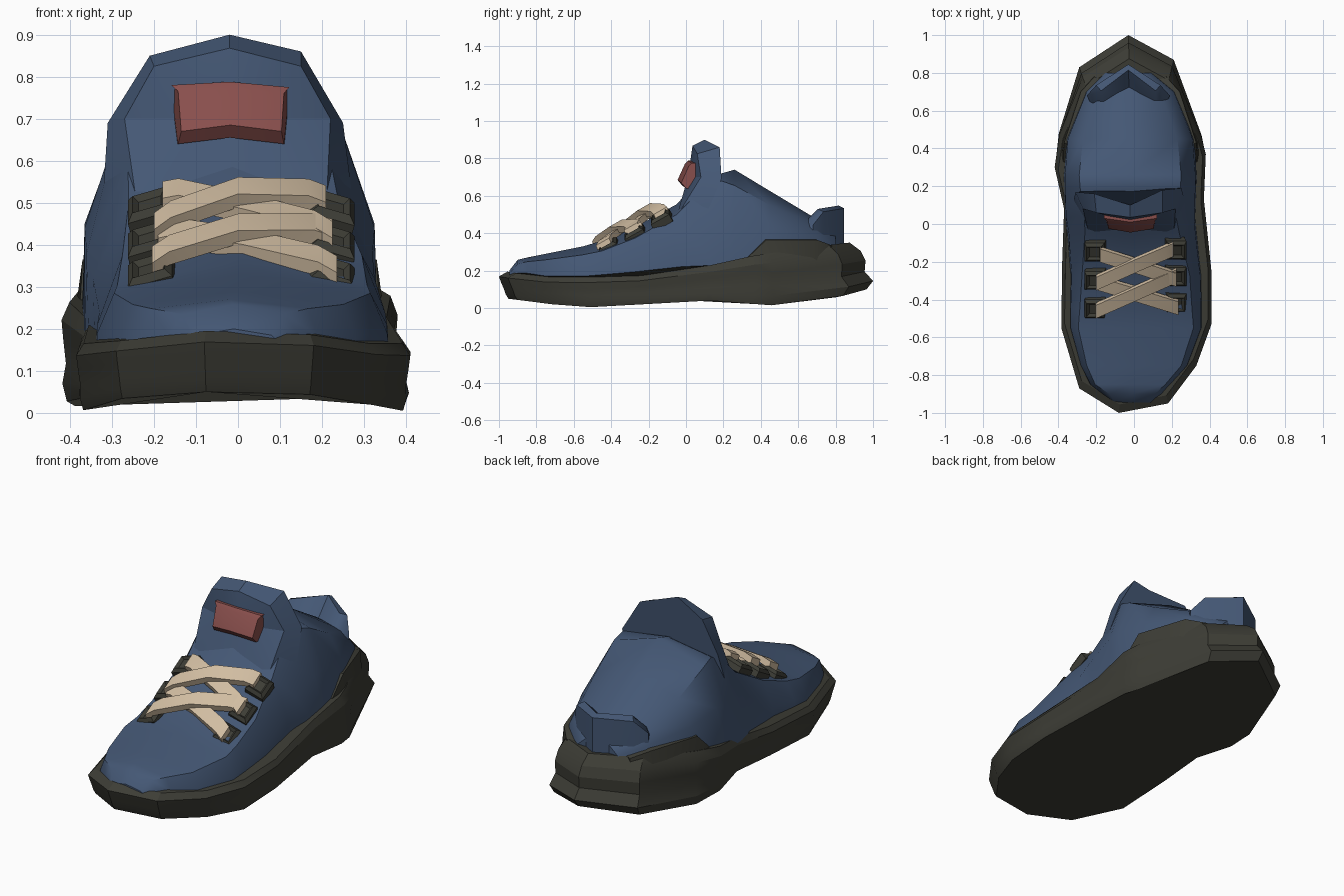
import bpy, bmesh, math
from mathutils import Vector

if "Cube" in bpy.data.objects:
    bpy.data.objects.remove(bpy.data.objects["Cube"])


def material(name, rgb):
    m = bpy.data.materials.new(name)
    m.diffuse_color = (*rgb, 1)
    m.use_nodes = True
    m.node_tree.nodes["Principled BSDF"].inputs["Base Color"].default_value = m.diffuse_color
    return m


BLUE = material("blue fabric", (0.058, 0.096, 0.176))
DARK = material("dark rubber", (0.046, 0.046, 0.036))
CREAM = material("cream lace", (0.64, 0.51, 0.36))
RED = material("red label", (0.25, 0.078, 0.073))


def finish(name, bm, mat, angle=30):
    bmesh.ops.recalc_face_normals(bm, faces=bm.faces)
    me = bpy.data.meshes.new(name)
    bm.to_mesh(me)
    bm.free()
    me.materials.append(mat)
    ob = bpy.data.objects.new(name, me)
    bpy.context.collection.objects.link(ob)
    bpy.ops.object.select_all(action='DESELECT')
    ob.select_set(True)
    bpy.context.view_layer.objects.active = ob
    bpy.ops.object.shade_smooth_by_angle(angle=math.radians(angle))
    return ob


def loft(name, rings, mat, angle=30, fan=None):
    """Skin closed rings and cap both ends; fan = apex point for the first cap."""
    bm = bmesh.new()
    vs = [[bm.verts.new(p) for p in r] for r in rings]
    n = len(vs[0])
    for a, b in zip(vs, vs[1:]):
        for i in range(n):
            j = (i + 1) % n
            bm.faces.new((a[i], a[j], b[j], b[i]))
    if fan:
        c = bm.verts.new(fan)
        for i in range(n):
            bm.faces.new((vs[0][i], vs[0][(i + 1) % n], c))
    else:
        bm.faces.new(vs[0])
    bm.faces.new(vs[-1])
    return finish(name, bm, mat, angle)


def interp(t, pts):
    for (a, u), (b, v) in zip(pts, pts[1:]):
        if t <= b:
            return u + (v - u) * max(0, (t - a) / (b - a))
    return pts[-1][1]


# Sole: foot outline stacked in levels with a groove around the middle
outline = [(-.03, 1), (.21, .87), (.36, .47), (.38, .37), (.37, .13), (.41, -.25),
           (.41, -.53), (.33, -.75), (.18, -.95), (-.08, -1), (-.29, -.87),
           (-.385, -.55), (-.38, -.2), (-.37, .08), (-.42, .3), (-.4, .48), (-.29, .83)]
bottom = [(-1, .05), (-.75, .02), (-.53, .005), (.13, .04), (.47, .015), (.85, .06), (1, .1)]
top = [(-1, .195), (-.87, .172), (-.7, .162), (-.28, .17), (0, .20), (.4, .285),
       (.85, .335), (1, .35)]
# (height fraction, scale at toe, middle, heel)
levels = [(0, .95, .97, .965), (.18, .965, .995, 1), (.38, .975, .975, .955),
          (.62, .99, .99, .96), (.82, 1, 1, .935), (1, .955, .955, .875)]
rings = []
for f, toe, mid, heel in levels:
    ring = []
    for x, y in outline:
        s = interp(y, [(-.75, toe), (-.2, mid), (.4, mid), (.85, heel)])
        zb, zt = interp(y, bottom), interp(y, top)
        ring.append((x * s, y * s, zb + (zt - zb) * f))
    rings.append(ring)
loft("sole", rings, DARK, 25)

# Upper: cross sections along the foot
# (y, centre x, base half width, base z, mid hw, mid z, shoulder hw, shoulder z, centre z)
sections = [(-.945, -.01, .11, .12, .10, .175, .09, .185, .20),
            (-.90, -.01, .165, .12, .155, .185, .12, .235, .258),
            (-.85, -.02, .215, .12, .21, .185, .185, .248, .27),
            (-.75, 0, .285, .12, .28, .185, .25, .258, .29),
            (-.55, .01, .35, .12, .345, .19, .305, .285, .33),
            (-.45, .01, .352, .12, .345, .21, .297, .305, .36),
            (-.27, .01, .35, .13, .34, .24, .285, .375, .435),
            (-.05, -.01, .345, .15, .335, .32, .25, .50, .555),
            (.04, -.02, .345, .16, .34, .38, .242, .59, .655),
            (.19, -.02, .35, .18, .345, .44, .265, .68, .72),
            (.26, -.02, .352, .20, .345, .45, .27, .655, .74),
            (.45, -.02, .345, .22, .33, .42, .25, .55, .625),
            (.70, -.02, .25, .25, .23, .38, .16, .445, .475),
            (.80, -.03, .13, .27, .12, .34, .07, .385, .40)]
rings = []
for y, c, bw, bz, mw, mz, sw, sz, cz in sections:
    half = [(bw, bz), (mw, mz), (sw, sz)]
    rings.append([(c - w, y, z) for w, z in half] + [(c, y, cz)]
                 + [(c + w, y, z) for w, z in reversed(half)])
loft("upper", rings, BLUE, 36)

# Tongue: swept-back slab with wings reaching down the sides
front = [(-.24, -.05, .49), (-.27, .08, .70), (-.2, .06, .825), (-.02, .035, .868),
         (.15, .06, .825), (.22, .08, .70), (.21, -.05, .49)]
back = [(-.32, .12, .53), (-.31, .17, .69), (-.21, .16, .85), (-.02, .10, .90),
        (.15, .18, .86), (.25, .19, .69), (.27, .12, .53)]
loft("tongue", [front, back], BLUE, 25, fan=(-.02, .01, .70))

# Label on the tongue: slightly folded plate
rings = []
for x, yo, lo, hi in [(-.15, .02, .64, .78), (-.02, 0, .655, .788), (.115, .02, .64, .775)]:
    w = 1.06 if abs(x) > .1 else 1
    rings.append([(x * .9, yo - .045, lo + .03), (x * .95, yo - .02, lo), (x, yo + .04, lo),
                  (x * w, yo + .06, hi), (x * w, yo + .01, hi), (x * .95, yo - .005, hi - .015)])
loft("tongue_label", rings, RED, 40)

# Eyelets: bevelled tiles lying on the slope at each side
along = Vector((0, .87, .49))
for side, rows in ((-1, [(-.45, .34), (-.30, .415), (-.15, .495)]),
                   (1, [(-.42, .335), (-.28, .41), (-.14, .49)])):
    across = Vector((.96, 0, -side * .28))
    normal = across.cross(along).normalized()
    for i, (y, z) in enumerate(rows):
        c = Vector((.225 * side - (0 if side > 0 else -.015), y, z))
        rings = []
        for h, s in ((-.045, 1), (-.002, 1), (.014, .72), (0, .5)):
            rings.append([c + normal * h + across * (.055 * s * a) + along * (.056 * s * b)
                          for a, b in ((-1, -1), (1, -1), (1, 1), (-1, 1))])
        loft("eyelet_%s_%d" % ("left" if side < 0 else "right", i + 1), rings, DARK, 20)

# Laces: flat straps, two under and two crossing over
straps = [("lace_under_low", (-.19, -.31, .42), (.01, -.37, .405), (.235, -.44, .338)),
          ("lace_under_high", (-.18, -.16, .515), (.01, -.22, .49), (.225, -.29, .42)),
          ("lace_over_low", (-.205, -.46, .36), (0, -.37, .438), (.225, -.27, .425)),
          ("lace_over_high", (-.20, -.31, .44), (0, -.22, .525), (.21, -.13, .505))]
u = Vector((0, .035, .02))
n = Vector((0, -.007, .016))
for name, *pts in straps:
    rings = []
    a, m, b = (Vector(p) for p in pts)
    lift = Vector((0, 0, .012))
    for p in (a, a.lerp(m, .2) + lift, m, m.lerp(b, .8) + lift, b):
        rings.append([p - u - n, p + u - n, p + u + n, p - u + n])
    loft(name, rings, CREAM, 20)

# Heel counters: raised rubber panels at each side
for side, label in ((-1, "left"), (1, "right")):
    rings = []
    for y, w, zt in [(.33, .355, .27), (.43, .35, .365), (.70, .262, .365), (.78, .19, .335)]:
        x = -.02
        rings.append([(x + side * (w + .015), y, .22), (x + side * w, y, zt),
                      (x + side * (w - .05), y - .02, zt + .005), (x + side * (w - .08), y - .04, .22)])
    loft("heel_counter_" + label, rings, DARK, 25)

# Heel tab: upright collar wrapped round the back
rings = []
for x, y, zb, zt in [(-.25, .68, .35, .46), (-.20, .735, .32, .53), (-.03, .845, .30, .548),
                     (.14, .735, .32, .53), (.19, .68, .35, .46)]:
    xi = -.03 + (x + .03) * .85
    rings.append([(x, y, zb), (x, y, zt - .015), (xi, y - .03, zt), (xi * .8, y - .16, zt - .13),
                  (xi * .8, y - .16, zb)])
loft("heel_tab", rings, BLUE, 40)
